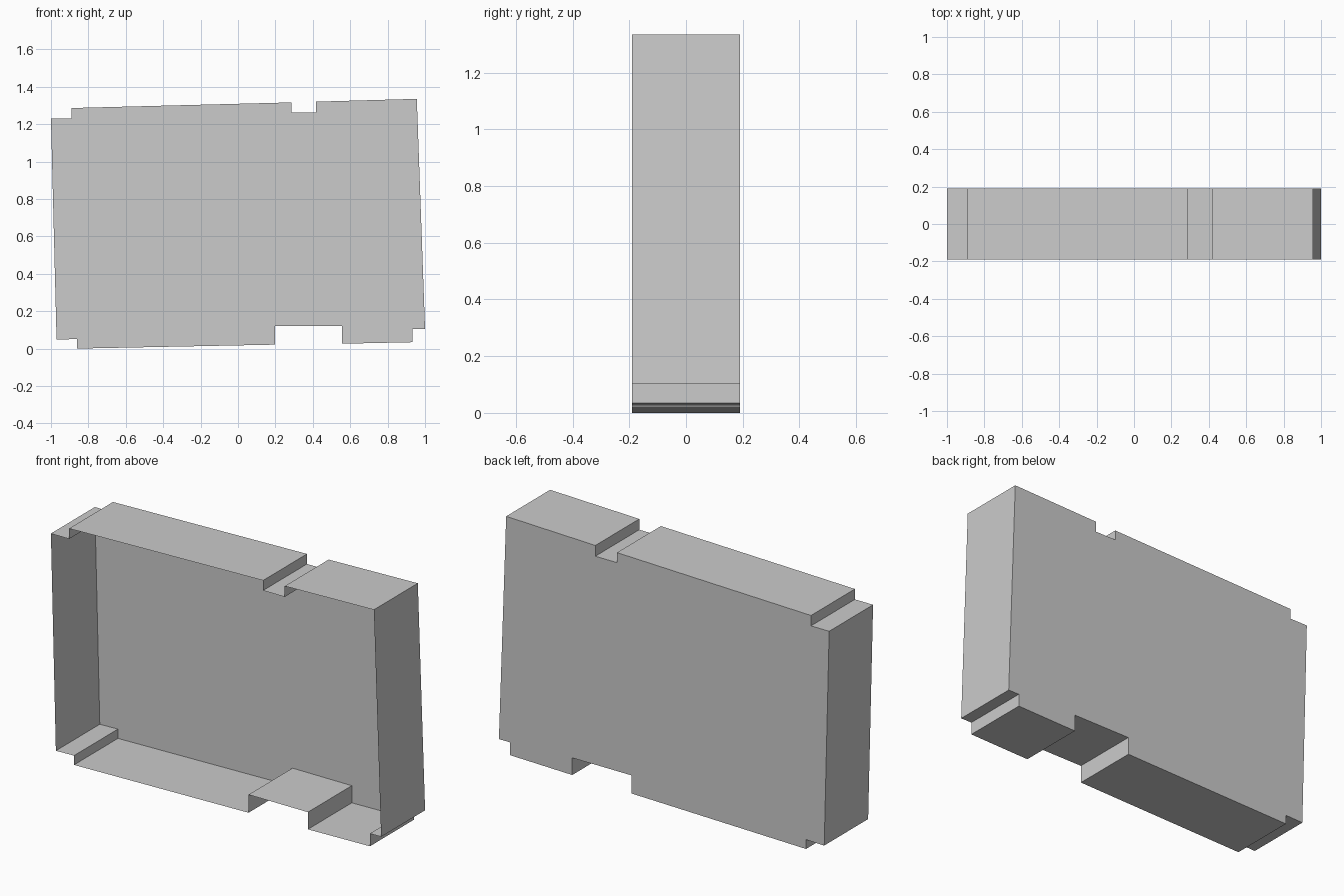
import bpy

if "Cube" in bpy.data.objects:
    bpy.data.objects.remove(bpy.data.objects["Cube"])

DEPTH = 0.19

# Notched outline seen from the front, clockwise from the upper left corner
outline = [
    (-1.0, 1.229), (-0.89, 1.229), (-0.89, 1.286), (0.285, 1.316),
    (0.285, 1.261), (0.416, 1.261), (0.416, 1.320), (0.956, 1.335),
    (1.0, 0.104), (0.932, 0.104), (0.932, 0.034), (0.556, 0.026),
    (0.556, 0.12), (0.197, 0.12), (0.197, 0.021), (-0.86, 0.0),
    (-0.86, 0.051), (-0.97, 0.048),
]
n = len(outline)
back = [(x, DEPTH, z) for x, z in outline]
front = [(x, -DEPTH, z) for x, z in outline]


def add_mesh(name, verts, faces):
    mesh = bpy.data.meshes.new(name)
    mesh.from_pydata(verts, [], faces)
    mesh.update()
    obj = bpy.data.objects.new(name, mesh)
    bpy.context.collection.objects.link(obj)
    return obj


# Flat back panel
add_mesh("back_panel", back, [range(n)])

# Thin side walls running around the outline, open at the front
walls = [(i, i + n, (i + 1) % n + n, (i + 1) % n) for i in range(n)]
add_mesh("side_walls", back + front, walls)
